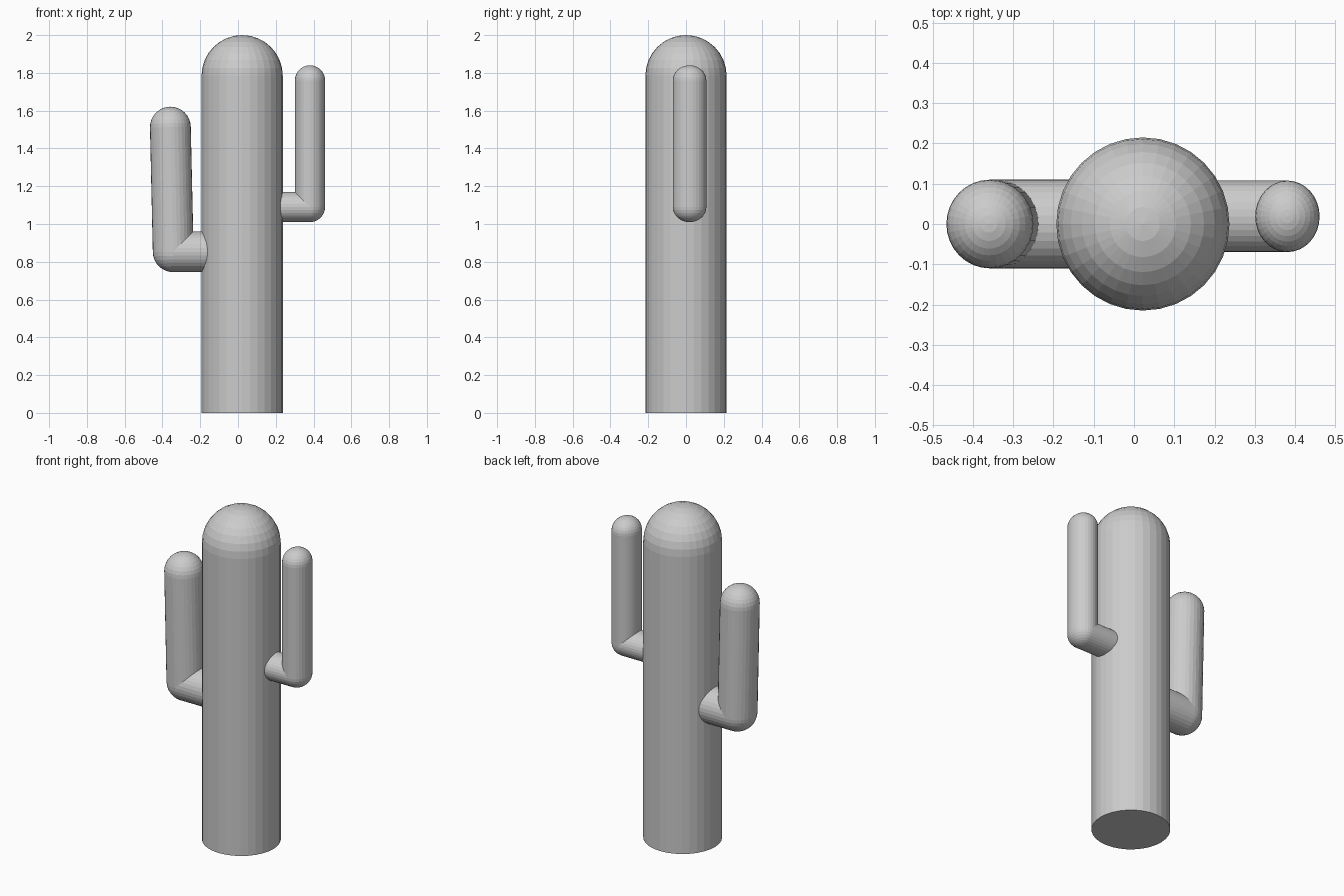
import bpy, bmesh, math
from mathutils import Vector

if "Cube" in bpy.data.objects:
    bpy.data.objects.remove(bpy.data.objects["Cube"])

SIDES, RINGS = 32, 8


def tube(name, start, end, radius, round_start=True, round_end=True, y_scale=1.0):
    """Lathed tube between two points, each end domed or flat."""
    start, end = Vector(start), Vector(end)
    length = (end - start).length
    arc = [math.pi / 2 * i / RINGS for i in range(RINGS + 1)]
    # profile of (radius, height) from bottom pole to top pole
    low = [(radius * math.sin(a), -radius * math.cos(a)) for a in arc] if round_start else [(0, 0), (radius, 0)]
    high = [(radius * math.cos(a), length + radius * math.sin(a)) for a in arc] if round_end else [(radius, length), (0, length)]
    bm = bmesh.new()
    verts = [bm.verts.new((r, 0, z)) for r, z in low + high]
    edges = [bm.edges.new(pair) for pair in zip(verts, verts[1:])]
    bmesh.ops.spin(bm, geom=verts + edges, cent=(0, 0, 0), axis=(0, 0, 1),
                   angle=math.tau, steps=SIDES)
    bmesh.ops.remove_doubles(bm, verts=bm.verts[:], dist=1e-4)
    # aim along the axis, then flatten or widen in depth
    turn = Vector((0, 0, 1)).rotation_difference(end - start).to_matrix()
    for v in bm.verts:
        v.co = turn @ v.co
        v.co.y *= y_scale
    bmesh.ops.recalc_face_normals(bm, faces=bm.faces[:])
    mesh = bpy.data.meshes.new(name)
    bm.to_mesh(mesh)
    bm.free()
    obj = bpy.data.objects.new(name, mesh)
    obj.location = start
    bpy.context.collection.objects.link(obj)
    return obj


# trunk: flat base, domed top
tube("trunk", (0.022, 0, 0), (0.022, 0, 1.785), 0.215, round_start=False)

# arms: an upright with a rounded elbow, and a stub running into the trunk
arms = {
    "left": ((-0.343, 0, 0.853), (-0.358, 0, 1.513), 0.108, 1.02),
    "right": ((0.381, 0.019, 1.09), (0.381, 0.019, 1.76), 0.08, 1.11),
}
for side, (elbow, tip, radius, depth) in arms.items():
    tube(side + "_arm_upright", elbow, tip, radius, y_scale=depth)
    tube(side + "_arm_stub", elbow, (0.022, elbow[1], elbow[2]), radius,
         round_start=False, round_end=False, y_scale=depth)
